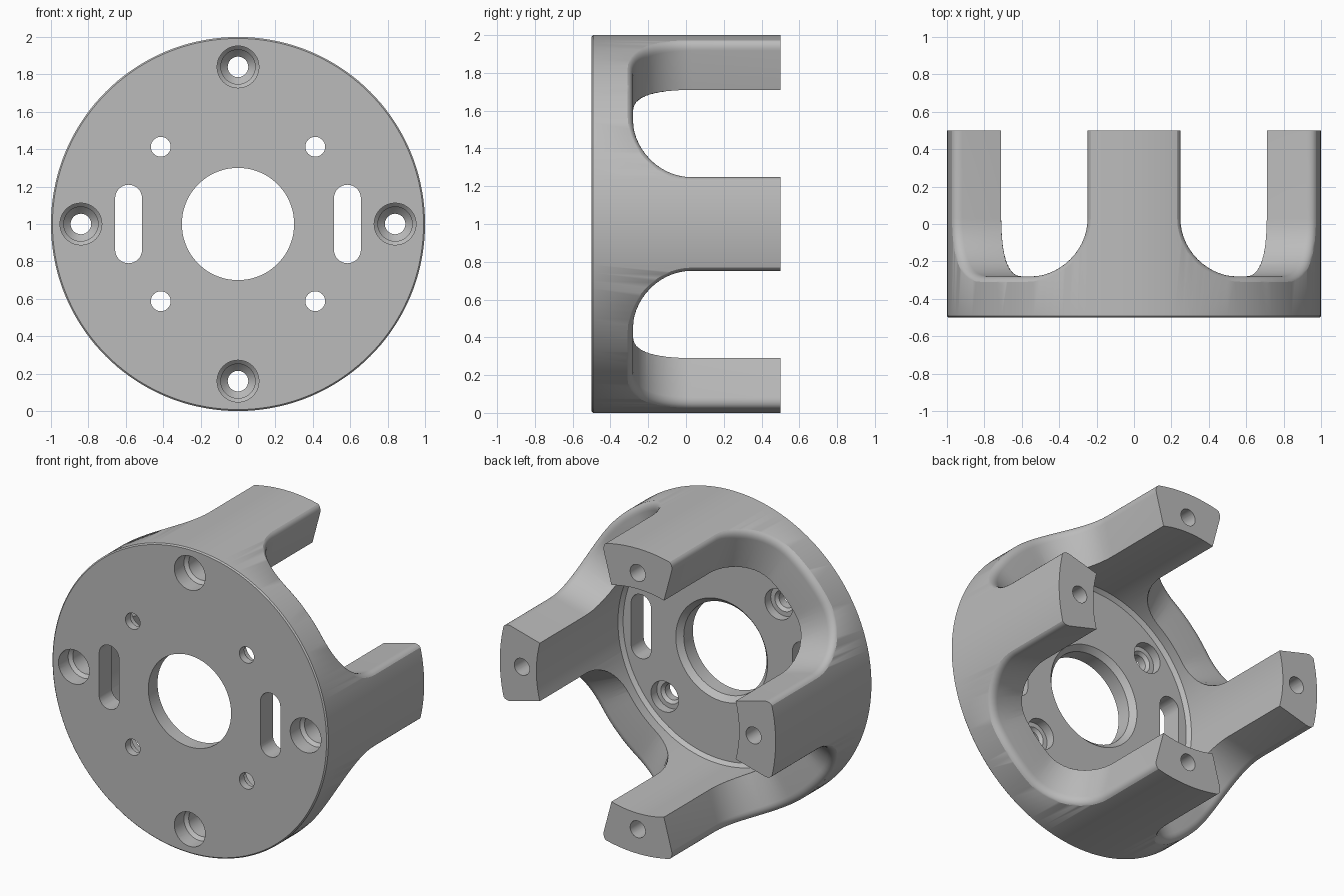
import bpy, bmesh
from math import sin, cos, pi, radians

old = bpy.data.objects.get("Cube")
if old:
    bpy.data.objects.remove(old)

AXIS_Z = 1.0        # height of the main axis, which runs along y
BACK = 0.5
FLOOR = -0.37       # inside face of the plate

grey = bpy.data.materials.new("machined grey")
grey.use_nodes = True
colour = (0.5, 0.5, 0.5, 1)
grey.diffuse_color = colour
grey.node_tree.nodes["Principled BSDF"].inputs["Base Color"].default_value = colour


def finish(name, bm):
    bmesh.ops.remove_doubles(bm, verts=bm.verts, dist=1e-5)
    bmesh.ops.recalc_face_normals(bm, faces=bm.faces)
    mesh = bpy.data.meshes.new(name)
    bm.to_mesh(mesh)
    bm.free()
    mesh.materials.append(grey)
    obj = bpy.data.objects.new(name, mesh)
    bpy.context.scene.collection.objects.link(obj)
    return obj


def lathe(name, profile, x=0, z=0, segs=32, closed=False):
    """Spin (radius, y) points round an axis parallel to y."""
    bm = bmesh.new()
    rings = []
    for r, y in profile:
        rings.append([bm.verts.new((x + r * cos(2 * pi * i / segs), y,
                                    AXIS_Z + z + r * sin(2 * pi * i / segs)))
                      for i in range(segs)])
    pairs = list(zip(rings, rings[1:]))
    if closed:
        pairs.append((rings[-1], rings[0]))
    else:
        bm.faces.new(rings[0])
        bm.faces.new(rings[-1])
    for a, b in pairs:
        for i in range(segs):
            j = (i + 1) % segs
            bm.faces.new((a[i], a[j], b[j], b[i]))
    return finish(name, bm)


def slot(name, x, half_width, half_height):
    """Upright slot cutter with round ends."""
    bm = bmesh.new()
    run = half_height - half_width
    loops = []
    for y in (-0.7, -0.2):
        loop = []
        for i in range(34):
            end = i // 17
            a = pi * (i - end) / 16
            lift = run if end == 0 else -run
            loop.append(bm.verts.new((x + half_width * cos(a), y,
                                      AXIS_Z + lift + half_width * sin(a))))
        loops.append(loop)
    a, b = loops
    bm.faces.new(a)
    bm.faces.new(b)
    for i in range(len(a)):
        j = (i + 1) % len(a)
        bm.faces.new((a[i], a[j], b[j], b[i]))
    return finish(name, bm)


def scallop(name, middle):
    """Radial U-shaped window cutter, flared outward to round the outer edge."""
    flat, sweep = radians(10), radians(20)
    drop, base, top, steps = 0.31, 0.03, 0.7, 14
    fillet = [(0.95 + 0.052 * sin(u * pi / 12), 0.04 * (1 - cos(u * pi / 12)))
              for u in range(7)]
    sections = [(0.45, 0)] + fillet + [(1.4, 0.04)]
    bm = bmesh.new()
    loops = []
    for r, d in sections:
        half = [(-flat - sweep - d / r, top)]
        for i in range(steps + 1):
            t = pi / 2 * i / steps
            half.append((-flat - (sweep + d / r) * cos(t), base - (drop + d) * sin(t)))
        for i in range(1, 4):
            half.append((-flat * (1 - i / 4), base - drop - d))
        points = half + [(-a, y) for a, y in reversed(half)]
        loops.append([bm.verts.new((r * cos(middle + a), y, AXIS_Z + r * sin(middle + a)))
                      for a, y in points])
    n = len(loops[0])
    for a, b in zip(loops, loops[1:]):
        for i in range(n):
            j = (i + 1) % n
            bm.faces.new((a[i], a[j], b[j], b[i]))
    for loop in (loops[0], loops[-1]):
        for i in range(n // 2 - 1):
            bm.faces.new((loop[i], loop[i + 1], loop[n - 2 - i], loop[n - 1 - i]))
    return finish(name, bm)


# Cup with a bored plate, a chamfered rim and a thin step round the floor
body = lathe("four_arm_housing", [
    (0.30, -0.5), (0.992, -0.5), (1.0, -0.492), (1.0, BACK), (0.735, BACK),
    (0.735, FLOOR + 0.025), (0.715, FLOOR), (0.333, FLOOR), (0.30, FLOOR + -0.035),
], segs=144, closed=True)

cutters = []
for k in range(4):
    # Windows between the arms
    diagonal = pi / 4 + k * pi / 2
    cutters.append(scallop("window_cutter", diagonal))
    # Stepped bolt hole running the length of each arm
    a = k * pi / 2
    cutters.append(lathe("arm_bolt_cutter", [
        (0.112, -0.6), (0.112, -0.4), (0.092, -0.38), (0.092, -0.1),
        (0.075, -0.08), (0.055, -0.06), (0.055, 0.6)], 0.84 * cos(a), 0.84 * sin(a)))
    # Small screw holes, counterbored from inside
    cutters.append(lathe("screw_hole_cutter", [
        (0.053, -0.6), (0.053, -0.45), (0.07, -0.43), (0.1, -0.43), (0.1, -0.3)],
        0.584 * cos(diagonal), 0.584 * sin(diagonal)))
for side in (-1, 1):
    cutters.append(slot("slot_cutter", 0.585 * side, 0.072, 0.21))

bpy.context.view_layer.objects.active = body
for cutter in cutters:
    cutter.hide_render = True
    mod = body.modifiers.new("cut", 'BOOLEAN')
    mod.operation = 'DIFFERENCE'
    mod.solver = 'EXACT'
    mod.object = cutter
    bpy.ops.object.modifier_apply(modifier=mod.name)
    bpy.data.objects.remove(cutter)

bpy.ops.object.select_all(action='DESELECT')
body.select_set(True)
bpy.ops.object.shade_smooth_by_angle(angle=radians(28))
